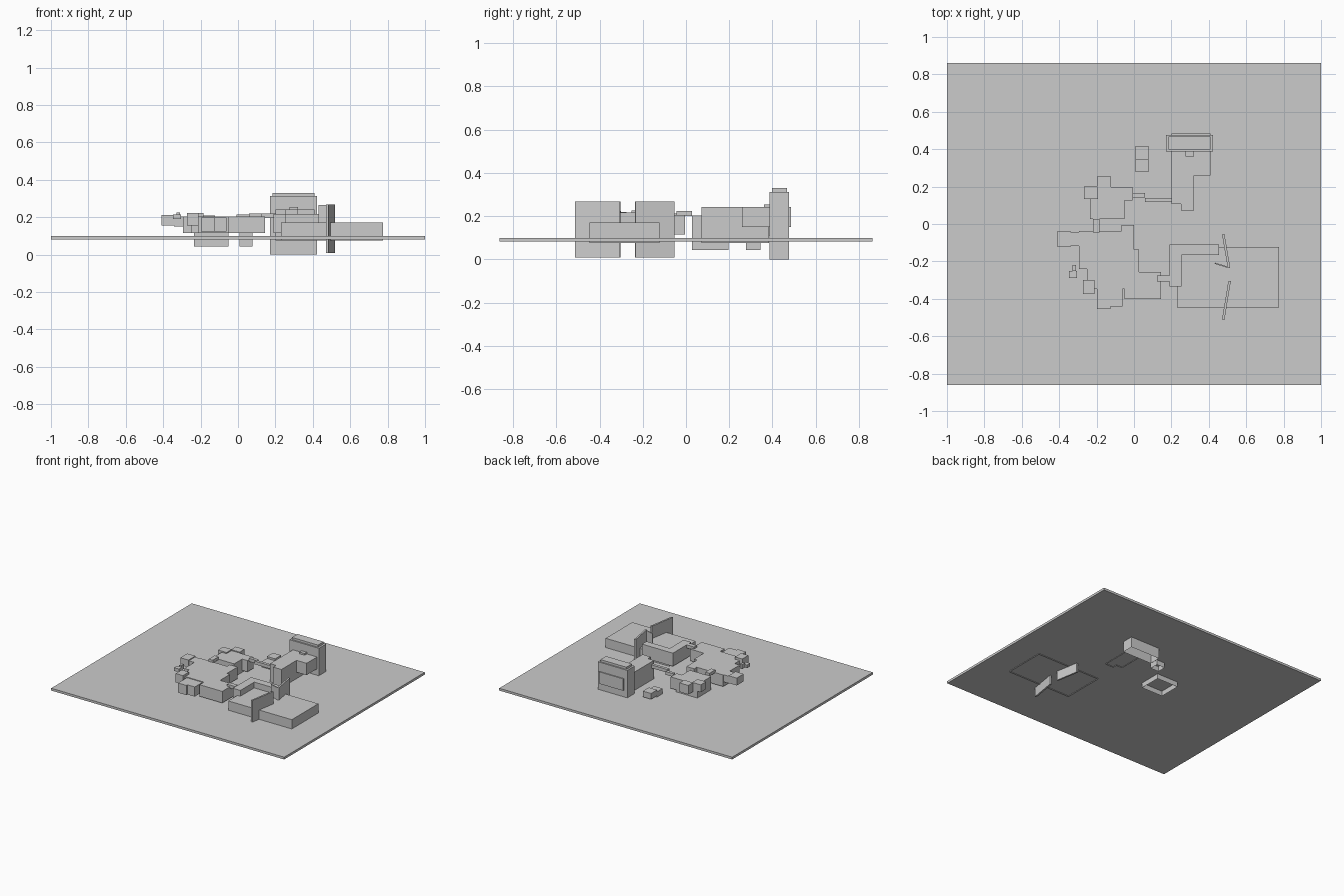
import bpy, bmesh
from mathutils import Matrix
from math import atan2, hypot


def prism(name, outline, z0, z1, bottom=False):
    """Flat-topped block extruded from a plan outline, open underneath by default."""
    bm = bmesh.new()
    low = [bm.verts.new((x, y, z0)) for x, y in outline]
    top = [bm.verts.new((x, y, z1)) for x, y in outline]
    n = len(outline)
    for i in range(n):
        j = (i + 1) % n
        bm.faces.new((low[i], low[j], top[j], top[i]))
    bm.faces.new(top)
    if bottom:
        bm.faces.new(low[::-1])
    bmesh.ops.recalc_face_normals(bm, faces=bm.faces)
    me = bpy.data.meshes.new(name)
    bm.to_mesh(me)
    bm.free()
    ob = bpy.data.objects.new(name, me)
    bpy.context.collection.objects.link(ob)
    return ob


def box(name, x0, x1, y0, y1, z0, z1, bottom=False):
    return prism(name, [(x0, y0), (x1, y0), (x1, y1), (x0, y1)], z0, z1, bottom)


def panel(name, a, b, t, z0, z1):
    """Thin upright wall between two plan points."""
    dx, dy = b[0] - a[0], b[1] - a[1]
    l = hypot(dx, dy)
    ob = box(name, 0, l, -t / 2, t / 2, z0, z1, True)
    ob.data.transform(Matrix.Translation((a[0], a[1], 0)) @ Matrix.Rotation(atan2(dy, dx), 4, 'Z'))


# ground slab
box("ground_slab", -1, 1, -0.862, 0.862, 0.082, 0.1, True)

# tower with cap
box("tower", 0.17, 0.423, 0.387, 0.477, 0.003, 0.313)
box("tower_cap", 0.185, 0.408, 0.398, 0.467, 0.313, 0.33)

# hall in front of the tower
box("hall_head", 0.2, 0.408, 0.258, 0.485, 0.15, 0.242)
prism("hall_stem", [(0.2, 0.107), (0.252, 0.107), (0.252, 0.072), (0.322, 0.072),
                    (0.322, 0.385), (0.2, 0.385)], 0.077, 0.242)
box("hall_vent", 0.275, 0.32, 0.36, 0.387, 0.242, 0.255)

# main room
prism("main_room", [(-0.293, -0.037), (-0.067, -0.037), (-0.067, -0.005), (0.0, -0.005),
                    (0.0, -0.137), (0.027, -0.137), (0.027, -0.257), (0.145, -0.257),
                    (0.145, -0.4), (-0.05, -0.4), (-0.05, -0.347), (-0.21, -0.347),
                    (-0.21, -0.3), (-0.25, -0.3), (-0.25, -0.24), (-0.293, -0.24)], 0.115, 0.205)
prism("front_bay", [(-0.197, -0.455), (-0.125, -0.455), (-0.125, -0.442), (-0.062, -0.442),
                    (-0.062, -0.345), (-0.197, -0.345)], 0.125, 0.2)
box("west_outer_bay", -0.41, -0.34, -0.122, -0.037, 0.155, 0.212)
box("west_inner_bay", -0.342, -0.275, -0.117, -0.042, 0.15, 0.205)
box("corner_bay", -0.273, -0.21, -0.375, -0.3, 0.155, 0.223)
box("small_bay", -0.348, -0.305, -0.288, -0.252, 0.19, 0.215)
box("small_bay_stub", -0.328, -0.31, -0.252, -0.22, 0.19, 0.226)

# north room with side bays
prism("north_room", [(-0.235, 0.027), (-0.052, 0.027), (-0.052, 0.125), (-0.007, 0.125),
                     (-0.007, 0.197), (-0.235, 0.197)], 0.115, 0.203)
box("north_room_base", -0.235, -0.052, 0.027, 0.197, 0.043, 0.115)
box("north_west_bay", -0.267, -0.193, 0.135, 0.2, 0.155, 0.212)
box("north_bay", -0.198, -0.123, 0.197, 0.255, 0.14, 0.21)

# passages between rooms
box("passage_west", -0.22, -0.185, -0.045, 0.027, 0.2, 0.223, True)
box("passage_north", -0.007, 0.06, 0.142, 0.165, 0.19, 0.215, True)
box("passage_hall", 0.06, 0.2, 0.118, 0.14, 0.195, 0.22, True)
box("passage_east", 0.122, 0.19, -0.308, -0.275, 0.195, 0.22, True)

# outlying shed
box("shed_front", 0.007, 0.078, 0.277, 0.345, 0.043, 0.14)
box("shed_back", 0.007, 0.078, 0.345, 0.418, 0.11, 0.155)

# east yard block with raised L-shaped wing
box("yard_block", 0.23, 0.775, -0.447, -0.122, 0.075, 0.172)
prism("yard_wing", [(0.19, -0.335), (0.255, -0.335), (0.255, -0.165), (0.455, -0.165),
                    (0.455, -0.11), (0.19, -0.11)], 0.115, 0.217)

# angled gate walls
panel("gate_wall_back", (0.477, -0.055), (0.508, -0.235), 0.013, 0.01, 0.268)
panel("gate_wall_front", (0.511, -0.305), (0.477, -0.512), 0.013, 0.01, 0.268)
panel("gate_side_wall", (0.432, -0.21), (0.508, -0.233), 0.007, 0.1, 0.266)

bpy.context.view_layer.update()
# drop the tower base exactly onto the floor
tower = bpy.data.objects["tower"]
for v in tower.data.vertices:
    if v.co.z < 0.01:
        v.co.z = 0.0
